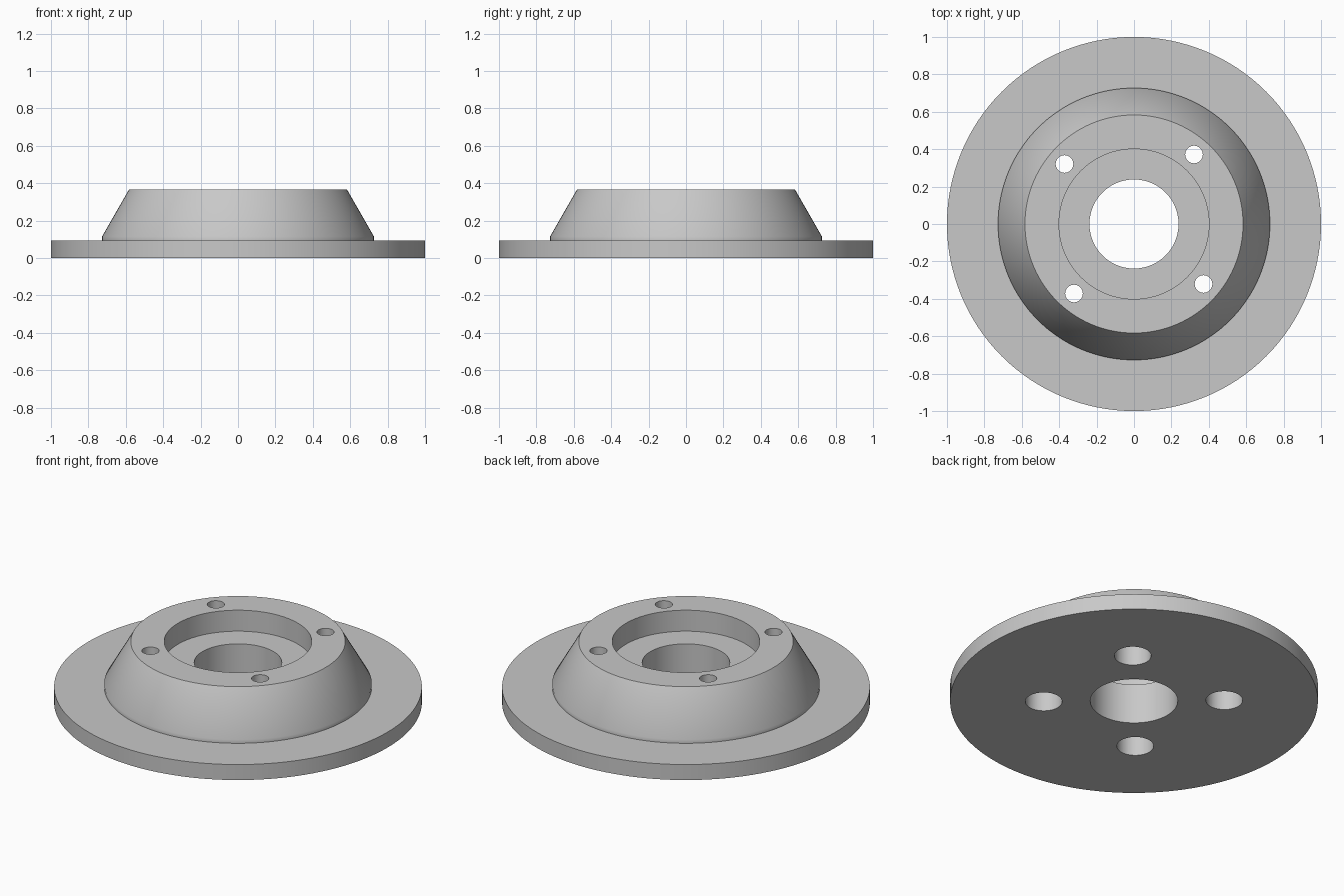
import bpy, bmesh, math
from mathutils import Matrix

if "Cube" in bpy.data.objects:
    bpy.data.objects.remove(bpy.data.objects["Cube"])

metal = bpy.data.materials.new("plain grey metal")
metal.diffuse_color = (0.58, 0.58, 0.58, 1)
metal.use_nodes = True
metal.node_tree.nodes["Principled BSDF"].inputs["Base Color"].default_value = metal.diffuse_color


def lathe(name, profile, closed, steps):
    """Revolve (radius, height) points about the z axis."""
    bm = bmesh.new()
    verts = [bm.verts.new((r, 0, z)) for r, z in profile]
    pairs = list(zip(verts, verts[1:]))
    if closed:
        pairs.append((verts[-1], verts[0]))
    edges = [bm.edges.new(p) for p in pairs]
    bmesh.ops.spin(bm, geom=verts + edges, cent=(0, 0, 0), axis=(0, 0, 1),
                   angle=math.tau, steps=steps, use_merge=True)
    bmesh.ops.remove_doubles(bm, verts=bm.verts, dist=1e-5)
    bmesh.ops.recalc_face_normals(bm, faces=bm.faces)
    mesh = bpy.data.meshes.new(name)
    bm.to_mesh(mesh)
    bm.free()
    obj = bpy.data.objects.new(name, mesh)
    mesh.materials.append(metal)
    bpy.context.collection.objects.link(obj)
    return obj


# Flange, tapered hub, stepped recess and central bore in one section
body = lathe("flanged_hub", [
    (0.238, 0), (1.0, 0), (1.0, 0.093), (0.727, 0.093), (0.727, 0.115),
    (0.583, 0.366), (0.401, 0.366), (0.401, 0.24), (0.238, 0.24)], True, 128)

# Four bolt holes, counterbored from below
cutters = []
for i in range(4):
    a = math.radians(49.2 + 90 * i)
    cutter = lathe("bolt_hole_cutter", [
        (0, -0.05), (0.1, -0.05), (0.1, 0.18), (0.047, 0.18),
        (0.047, 0.45), (0, 0.45)], False, 48)
    cutter.data.transform(Matrix.Translation(
        (0.491 * math.cos(a), 0.491 * math.sin(a), 0)))
    cutter.hide_render = True
    cutters.append(cutter)
    mod = body.modifiers.new("bolt_hole", 'BOOLEAN')
    mod.operation = 'DIFFERENCE'
    mod.solver = 'EXACT'
    mod.object = cutter

# Apply the cuts, then smooth the round walls
bpy.context.view_layer.objects.active = body
body.select_set(True)
for mod in list(body.modifiers):
    bpy.ops.object.modifier_apply(modifier=mod.name)
for cutter in cutters:
    bpy.data.objects.remove(cutter)
bpy.ops.object.shade_smooth_by_angle(angle=math.radians(35))
